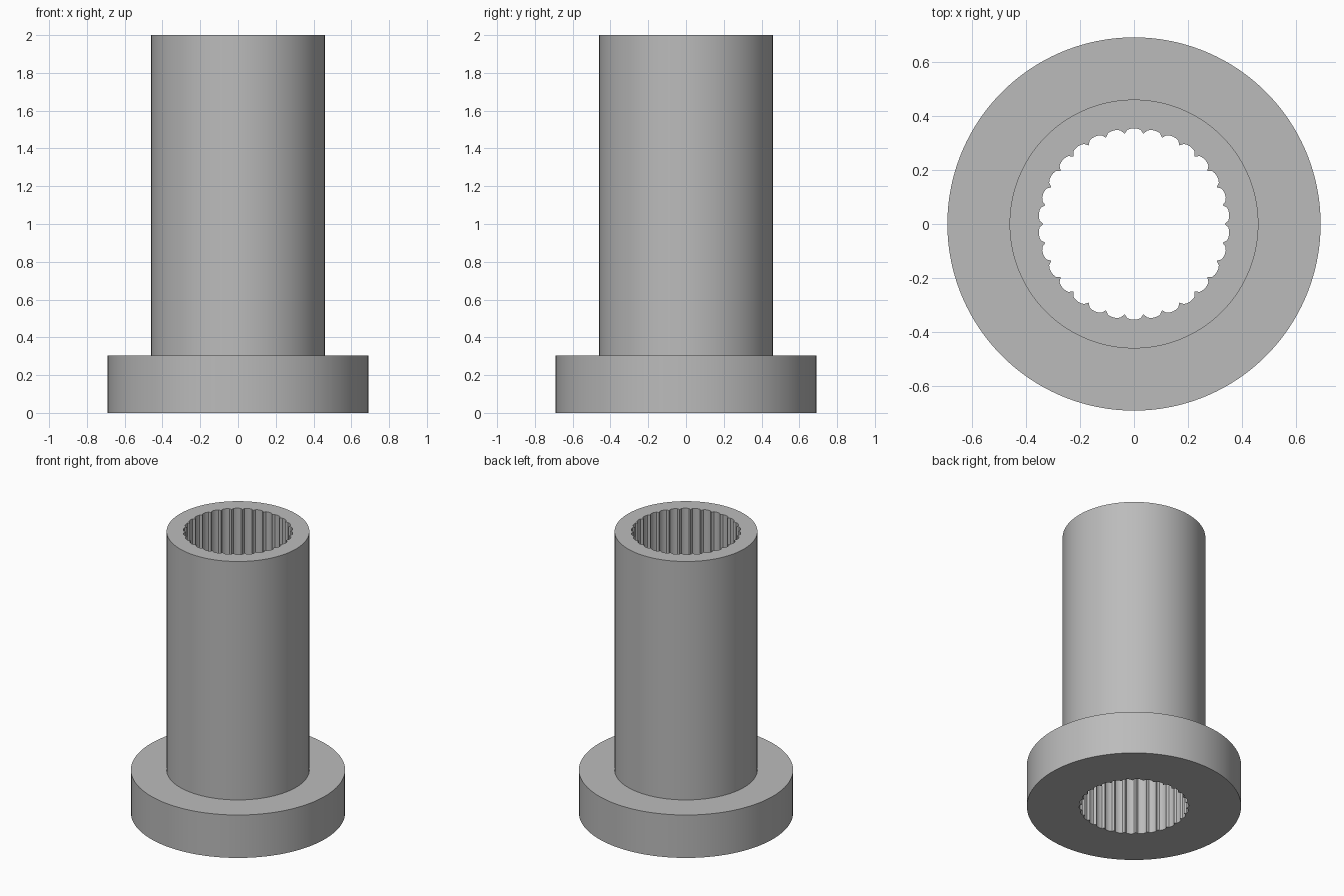
import bpy, bmesh
from math import sin, cos, pi

old = bpy.data.objects.get("Cube")
if old:
    bpy.data.objects.remove(old, do_unlink=True)

TEETH = 30        # scallops around the bore
STEPS = 6         # edges per scallop
N = TEETH * STEPS

steel = bpy.data.materials.new("grey steel")
steel.use_nodes = True
GREY = (0.5, 0.5, 0.5, 1)
steel.diffuse_color = GREY
steel.node_tree.nodes["Principled BSDF"].inputs["Base Color"].default_value = GREY


def ring(bm, count, radius, z):
    """Closed ring of vertices; radius is a function of the vertex index."""
    return [bm.verts.new((radius(i) * cos(2 * pi * i / count),
                          radius(i) * sin(2 * pi * i / count), z))
            for i in range(count)]


def bore(i):
    """Splined bore: shallow round grooves meeting in sharp inward ridges."""
    t = 2 * (i % STEPS) / STEPS - 1
    return 0.335 + 0.019 * (1 - t * t) ** 0.5


# Flanged bushing: bore, underside, flange, shoulder, sleeve and top rim
bm = bmesh.new()
outline = [(bore, 0), (lambda i: 0.69, 0), (lambda i: 0.69, 0.305),
           (lambda i: 0.46, 0.305), (lambda i: 0.46, 2), (bore, 2)]
rings = [ring(bm, N, r, z) for r, z in outline]
for a, b in zip(rings, rings[1:] + rings[:1]):
    for i in range(N):
        j = (i + 1) % N
        bm.faces.new((a[i], a[j], b[j], b[i]))
bmesh.ops.recalc_face_normals(bm, faces=bm.faces)

mesh = bpy.data.meshes.new("flanged_bushing")
bm.to_mesh(mesh)
bm.free()
mesh.materials.append(steel)
bushing = bpy.data.objects.new("flanged_bushing", mesh)
bpy.context.collection.objects.link(bushing)

bpy.context.view_layer.objects.active = bushing
bushing.select_set(True)
bpy.ops.object.shade_smooth_by_angle(angle=pi / 6)
